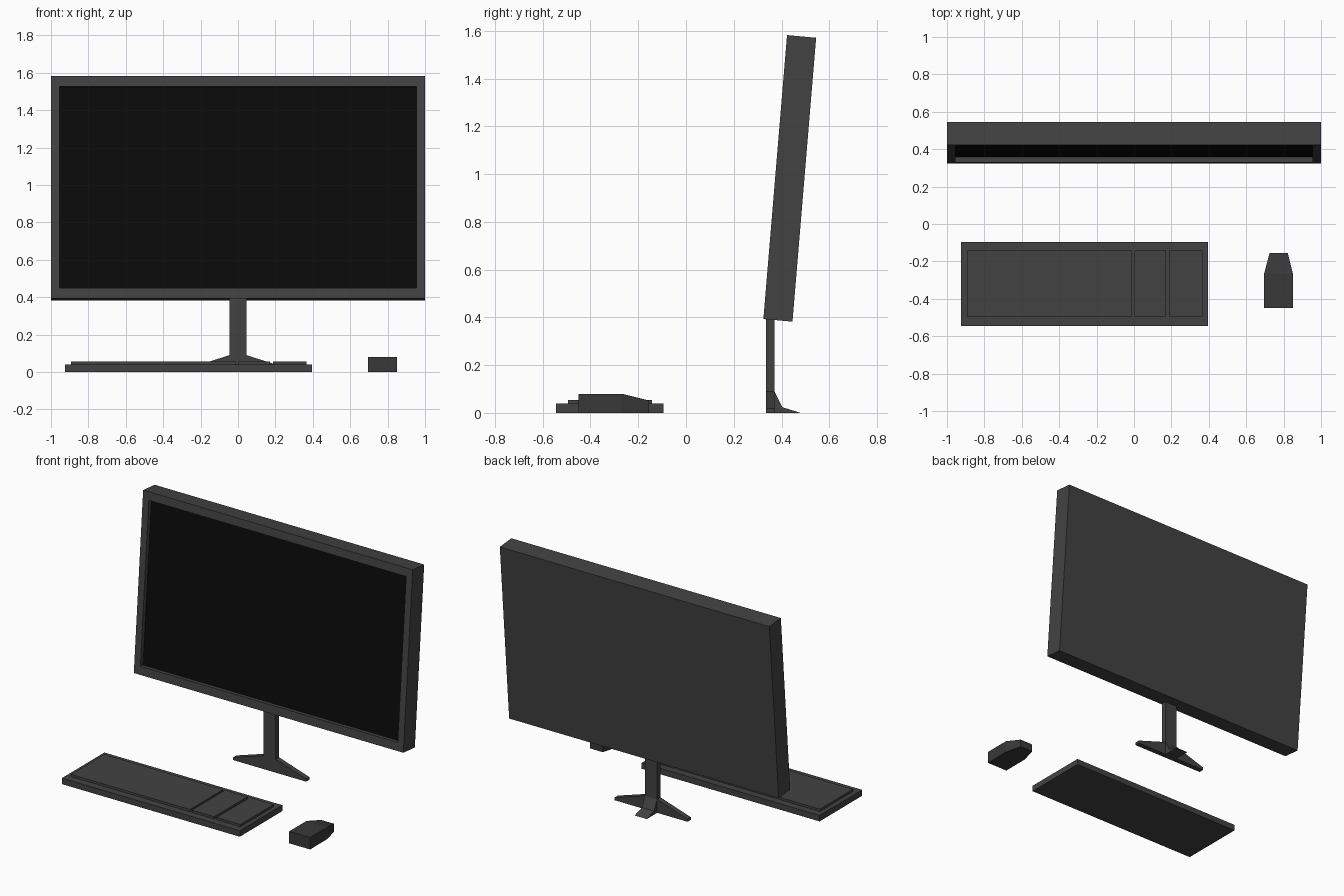
import bpy, bmesh
from mathutils import Vector

if "Cube" in bpy.data.objects:
    bpy.data.objects.remove(bpy.data.objects["Cube"])


def material(name, rgb):
    m = bpy.data.materials.new(name)
    m.diffuse_color = (*rgb, 1)
    m.use_nodes = True
    m.node_tree.nodes["Principled BSDF"].inputs["Base Color"].default_value = m.diffuse_color
    return m


dark = material("dark_grey", (0.055, 0.055, 0.055))
darker = material("mouse_grey", (0.04, 0.04, 0.042))
black = material("screen_black", (0.003, 0.003, 0.003))


def finish(name, bm, *mats):
    bmesh.ops.recalc_face_normals(bm, faces=bm.faces)
    me = bpy.data.meshes.new(name)
    bm.to_mesh(me)
    bm.free()
    for m in mats:
        me.materials.append(m)
    ob = bpy.data.objects.new(name, me)
    bpy.context.collection.objects.link(ob)
    return ob


def prism(points, offset):
    """Closed outline of 3D points extruded along offset."""
    bm = bmesh.new()
    f = bm.faces.new([bm.verts.new(p) for p in points])
    r = bmesh.ops.extrude_face_region(bm, geom=[f])
    bmesh.ops.translate(bm, vec=offset,
                        verts=[v for v in r["geom"] if isinstance(v, bmesh.types.BMVert)])
    bmesh.ops.recalc_face_normals(bm, faces=bm.faces)
    return bm


def box(name, x0, x1, y0, y1, z0, z1, mat):
    pts = [(x0, y0, z0), (x1, y0, z0), (x1, y1, z0), (x0, y1, z0)]
    return finish(name, prism(pts, (0, 0, z1 - z0)), mat)


# Monitor: tilted slab with a recessed screen
side = [(0.324, 0.393), (0.446, 0.382), (0.545, 1.571), (0.423, 1.582)]
bm = prism([(-1, y, z) for y, z in side], (2, 0, 0))
front = min(bm.faces, key=lambda f: f.normal.y)
n = front.normal.copy()
bmesh.ops.inset_region(bm, faces=[front], thickness=0.064)
up = Vector((0, -n.z, n.y)) * -1
up = up if up.z > 0 else -up
mid = front.calc_center_median()
for v in front.verts:
    v.co += up * (0.01 if (v.co - mid).dot(up) < 0 else -0.01)
r = bmesh.ops.extrude_discrete_faces(bm, faces=[front])
screen = r["faces"][0]
bmesh.ops.translate(bm, verts=screen.verts, vec=-n * 0.029)
screen.material_index = 1
finish("monitor", bm, dark, black)

# Stand: post, two side feet and a rear foot
box("stand_post", -0.045, 0.045, 0.335, 0.37, 0, 0.395, dark)
foot = [(-0.27, 0), (0.27, 0), (0.27, 0.018), (0.045, 0.09), (-0.045, 0.09), (-0.27, 0.018)]
finish("side_feet", prism([(x, 0.335, z) for x, z in foot], (0, 0.035, 0)), dark)
rear = [(0.36, 0), (0.48, 0), (0.403, 0.024), (0.37, 0.09), (0.36, 0.09)]
finish("rear_foot", prism([(-0.045, y, z) for y, z in rear], (0.09, 0, 0)), dark)

# Keyboard: base with three raised key blocks
box("keyboard_base", -0.925, 0.395, -0.545, -0.095, 0, 0.04, dark)
for name, x0, x1 in (("main_keys", -0.893, -0.01), ("navigation_keys", 0.004, 0.17),
                     ("number_keys", 0.188, 0.365)):
    box(name, x0, x1, -0.495, -0.143, 0.04, 0.055, dark)

# Mouse: box with a narrowed, lowered nose
plan = [(0.695, -0.45), (0.85, -0.45), (0.85, -0.268), (0.822, -0.155),
        (0.725, -0.155), (0.695, -0.268)]
bm = prism([(x, y, 0) for x, y in plan], (0, 0, 0.08))
for v in bm.verts:
    if v.co.z > 0 and v.co.y > -0.2:
        v.co.z = 0.052
bmesh.ops.connect_verts(bm, verts=[v for v in bm.verts
                                   if v.co.z > 0.07 and abs(v.co.y + 0.268) < 0.01])
finish("mouse", bm, darker)
